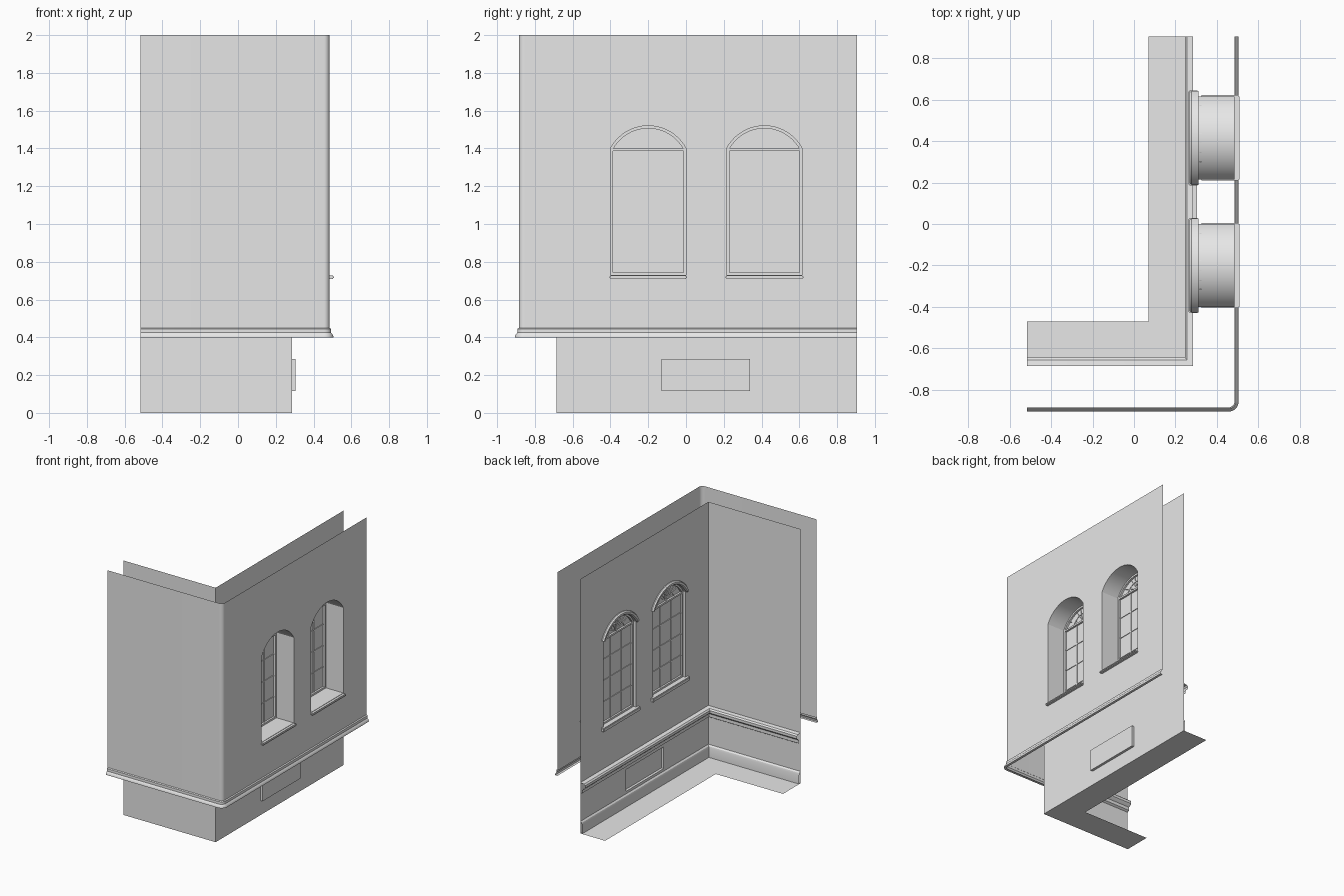
import bpy, bmesh, math
from mathutils import Matrix, Vector

cube = bpy.data.objects.get("Cube")
if cube:
    bpy.data.objects.remove(cube, do_unlink=True)

grey = bpy.data.materials.new("plain_grey")
grey.use_nodes = True
grey.diffuse_color = (0.8, 0.8, 0.8, 1)
grey.node_tree.nodes["Principled BSDF"].inputs["Base Color"].default_value = (0.8, 0.8, 0.8, 1)

# Main dimensions
LEFT, BACK, TOP = -0.515, 0.905, 2.0
OUT_X, OUT_Y, OUT_R = 0.485, -0.885, 0.03
IN_X, IN_Y = 0.285, -0.685
GLASS_X = 0.32
HALF, SILL_Z, SPRING, CROWN = 0.2, 0.73, 1.40, 1.52
RISE = CROWN - SPRING
RADIUS = (HALF ** 2 + RISE ** 2) / (2 * RISE)
SPAN = math.asin(HALF / RADIUS)
WINDOWS = {"front": -0.2, "back": 0.415}
VENT = (-0.13, 0.34, 0.115, 0.285)


def finish(name, bm, recalc=True):
    if recalc:
        bmesh.ops.recalc_face_normals(bm, faces=bm.faces[:])
    mesh = bpy.data.meshes.new(name)
    bm.to_mesh(mesh)
    bm.free()
    mesh.materials.append(grey)
    mesh.shade_smooth()
    mesh.set_sharp_from_angle(angle=math.radians(30))
    obj = bpy.data.objects.new(name, mesh)
    bpy.context.collection.objects.link(obj)
    return obj


def skin(bm, rows, close=False):
    """Join rows of points with quads."""
    grid = [[bm.verts.new(p) for p in row] for row in rows]
    pairs = list(zip(grid, grid[1:])) + ([(grid[-1], grid[0])] if close else [])
    for a, b in pairs:
        for i in range(len(a) - 1):
            bm.faces.new((a[i], a[i + 1], b[i + 1], b[i]))
    return grid


def corner_path(cx, cy, r, off, to_back=True):
    """Plan of an L-shaped run, shifted outward by off."""
    pts = [(LEFT, cy - off)]
    if r:
        for i in range(9):
            a = math.pi / 2 * (i / 8 - 1)
            pts.append((cx - r + (r + off) * math.cos(a), cy + r + (r + off) * math.sin(a)))
    else:
        pts.append((cx + off, cy - off))
    if to_back:
        pts.append((cx + off, BACK))
    return pts


def sweep(name, profile, cx, cy, r=0, to_back=True):
    bm = bmesh.new()
    skin(bm, [[(x, y, z) for x, y in corner_path(cx, cy, r, off, to_back)]
              for off, z in profile])
    return finish(name, bm)


def arch(c, grow=0):
    return [(c + (RADIUS + grow) * math.sin(SPAN * t / 10),
             CROWN - RADIUS + (RADIUS + grow) * math.cos(SPAN * t / 10))
            for t in range(-10, 11)]


def opening(c):
    return [(c - HALF, SILL_Z)] + arch(c) + [(c + HALF, SILL_Z)]


def rect(y0, y1, z0, z1):
    return [(y0, z0), (y0, z1), (y1, z1), (y1, z0)]


def sheet(name, x, loops):
    """Flat sheet across x; loops after the first are holes."""
    bm = bmesh.new()
    edges = []
    for loop in loops:
        vs = [bm.verts.new((x, y, z)) for y, z in loop]
        edges += [bm.edges.new((vs[i - 1], vs[i])) for i in range(len(vs))]
    bmesh.ops.triangle_fill(bm, use_beauty=True, use_dissolve=False,
                            edges=edges, normal=Vector((1, 0, 0)))
    return finish(name, bm)


def add_box(bm, x0, x1, y0, y1, z0, z1, turn=0):
    spot = Matrix.Translation(((x0 + x1) / 2, (y0 + y1) / 2, (z0 + z1) / 2))
    size = Matrix.Diagonal((x1 - x0, y1 - y0, z1 - z0, 1))
    return bmesh.ops.create_cube(bm, size=1, matrix=spot @ Matrix.Rotation(turn, 4, 'X') @ size)


def add_band(bm, inner, outer, x0, x1, soft=0):
    """Solid band between two arcs, with optionally eased room-side edges."""
    rows = []
    for (iy, iz), (oy, oz) in zip(inner, outer):
        def mix(t, x):
            return (x, iy + (oy - iy) * t, iz + (oz - iz) * t)
        rows.append([mix(0, x1), mix(0, x0 + soft), mix(0.25, x0), mix(0.75, x0),
                     mix(1, x0 + soft), mix(1, x1), mix(0, x1)])
    grid = skin(bm, rows)
    for end in (grid[0], grid[-1]):
        bm.faces.new(end[:-1])


# Outer shell with rounded corner and window openings
sweep("outer_front_wall", [(0, 0.44), (0, TOP)], OUT_X, OUT_Y, OUT_R, False)
holes = [opening(c) for c in WINDOWS.values()]
sheet("outer_side_wall", OUT_X, [rect(OUT_Y + OUT_R, BACK, 0.44, TOP)] + holes)
sweep("outer_base_moulding", [(0, 0.45), (0.008, 0.445), (0.008, 0.425), (0.014, 0.418),
                              (0.02, 0.407), (0.02, 0.4), (0, 0.4)], OUT_X, OUT_Y, OUT_R)

# Inner lining
sweep("inner_front_wall", [(0, 0), (0, TOP)], IN_X, IN_Y, 0, False)
sheet("inner_side_wall", IN_X, [rect(IN_Y, BACK, 0, TOP), rect(*VENT)] + holes)
sweep("floor_strip", [(0, 0), (-0.215, 0)], IN_X, IN_Y)
sweep("skirting_board", [(0, 0.095), (-0.01, 0.085), (-0.014, 0.07), (-0.014, 0)], IN_X, IN_Y)
sweep("chair_rail", [(0, 0.4), (-0.03, 0.395), (-0.04, 0.385), (-0.04, 0.365), (-0.03, 0.355),
                     (-0.016, 0.345), (-0.016, 0.32), (0, 0.31)], IN_X, IN_Y)

# Recessed wall vent
bm = bmesh.new()
loop = rect(*VENT)
skin(bm, [[(x, y, z) for y, z in loop + loop[:1]] for x in (IN_X, 0.305)])
finish("vent_recess", bm)
sheet("vent_back", 0.305, [loop])

for side, c in WINDOWS.items():
    # Deep reveal
    bm = bmesh.new()
    ring = opening(c)
    skin(bm, [[(x, y, z) for y, z in ring + ring[:1]] for x in (IN_X, OUT_X)])
    finish(side + "_window_reveal", bm)
    sheet(side + "_window_pane", GLASS_X, [ring])

    # Frame: stiles, rails and curved head
    bm = bmesh.new()
    f0, f1, w = GLASS_X - 0.015, GLASS_X + 0.015, 0.014
    for s in (-1, 1):
        mid = c + s * (HALF - w / 2)
        add_box(bm, f0, f1, mid - w / 2, mid + w / 2, SILL_Z, SPRING)
    for z in (SILL_Z, SPRING - w):
        add_box(bm, f0, f1, c - HALF, c + HALF, z, z + w)
    add_band(bm, arch(c, -w), arch(c), f0, f1)
    finish(side + "_window_frame", bm)

    # Glazing bars and fan light
    bm = bmesh.new()
    g0, g1, t = GLASS_X - 0.005, GLASS_X + 0.005, 0.004
    for s in (-1, 1):
        y = c + s * HALF / 3
        add_box(bm, g0, g1, y - t, y + t, SILL_Z, SPRING)
    for i in range(1, 4):
        z = SILL_Z + (SPRING - SILL_Z) * i / 4
        add_box(bm, g0, g1, c - HALF, c + HALF, z - t, z + t)

    def shrunk(k):
        return [(c + (y - c) * k, SPRING + (z - SPRING) * k) for y, z in arch(c)]
    add_band(bm, shrunk(0.5), shrunk(0.55), g0, g1)
    for y, z in arch(c)[3:-3:2]:
        dy, dz = y - c, z - SPRING
        reach = math.hypot(dy, dz) / 2
        my, mz = c + dy / 2, SPRING + dz / 2
        add_box(bm, g0, g1, my - t / 2, my + t / 2, mz - reach, mz + reach,
                -math.atan2(dy, dz))
    finish(side + "_window_bars", bm)

    # Curved hood on the room side
    bm = bmesh.new()
    add_band(bm, arch(c), arch(c, 0.03), 0.268, 0.312, 0.01)
    finish(side + "_window_hood", bm)

    # Inside and outside sills
    bm = bmesh.new()
    add_box(bm, 0.262, 0.312, c - 0.23, c + 0.23, 0.7, SILL_Z)
    add_box(bm, GLASS_X, 0.508, c - 0.206, c + 0.206, 0.71, SILL_Z - 0.003)
    bmesh.ops.bevel(bm, geom=bm.edges[:], offset=0.005, segments=2, affect='EDGES')
    finish(side + "_window_sills", bm)
